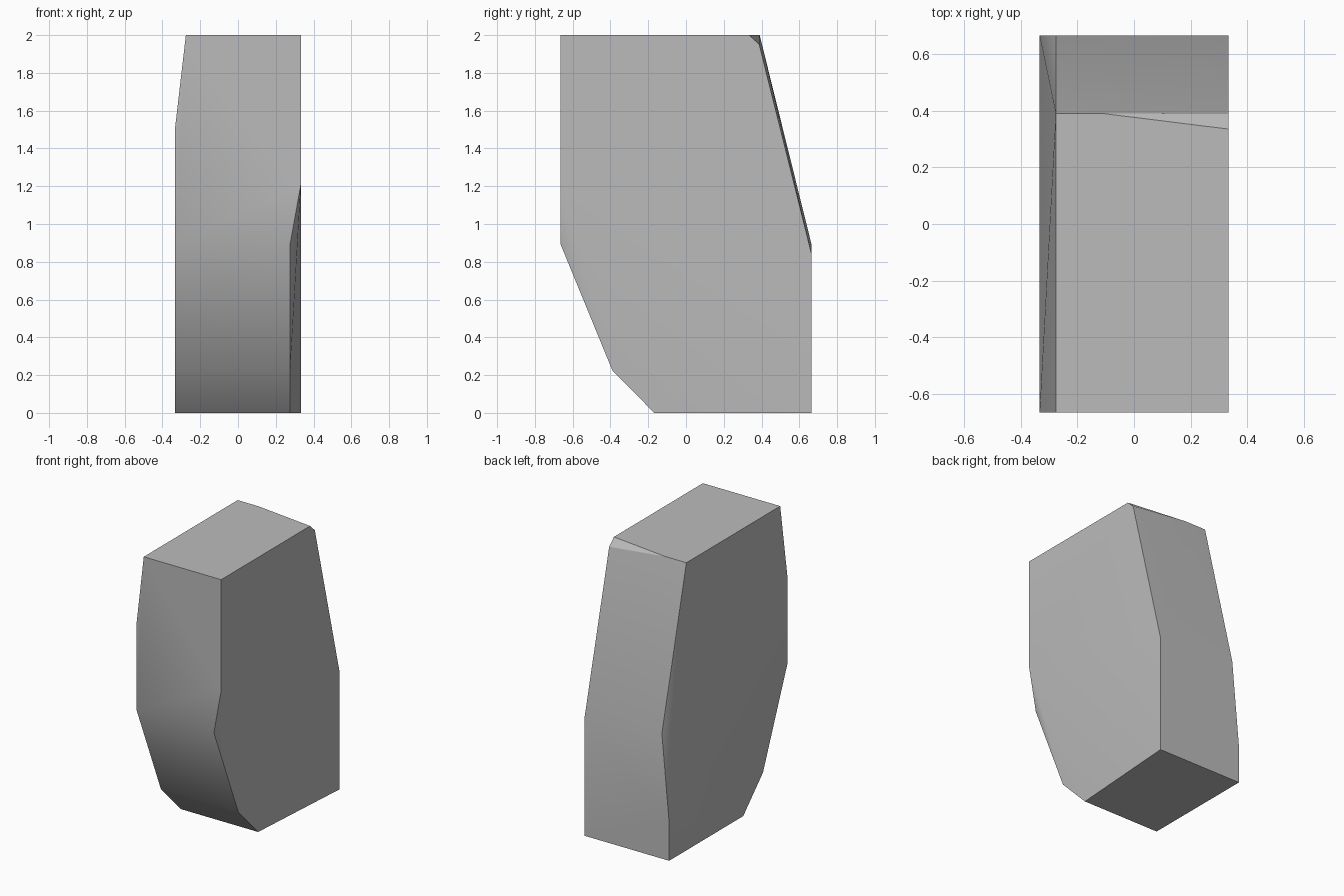
import bpy
import bmesh
import math

cube = bpy.data.objects.get("Cube")
if cube:
    bpy.data.objects.remove(cube, do_unlink=True)

# Main dimensions
SIDE = 0.333      # outer plane of each flank
INSET = 0.276     # plane of the tapered edges
FRONT, BACK = -0.665, 0.665
TOP = 2.0

# Flank outlines as (y, z): the flat part and the edge that tapers inward
left_flat = [(FRONT, TOP), (0.335, TOP), (0.388, 1.95),
             (BACK, 0.84), (BACK, 0), (FRONT, 1.21)]
left_taper = [(FRONT, 0.895), (-0.39, 0.225), (-0.168, 0)]
right_flat = [(FRONT, 1.51), (FRONT, 0.895), (-0.39, 0.225),
              (-0.168, 0), (BACK, 0), (BACK, 0.27)]
right_taper = [(FRONT, TOP), (0.39, TOP), (BACK, 0.89)]

# Skin the two flanks into one faceted block
bm = bmesh.new()
for x, outline in ((SIDE, left_flat), (INSET, left_taper),
                   (-SIDE, right_flat), (-INSET, right_taper)):
    for y, z in outline:
        bm.verts.new((x, y, z))
bm.verts.new((-0.11, 0.39, TOP))   # start of the small rear top chamfer
bmesh.ops.convex_hull(bm, input=bm.verts[:])
bmesh.ops.dissolve_limit(bm, angle_limit=math.radians(0.3),
                         verts=bm.verts[:], edges=bm.edges[:])
bmesh.ops.recalc_face_normals(bm, faces=bm.faces[:])
mesh = bpy.data.meshes.new("faceted_block")
bm.to_mesh(mesh)
bm.free()

block = bpy.data.objects.new("faceted_block", mesh)
bpy.context.collection.objects.link(block)

# Plain grey surface
grey = bpy.data.materials.new("plain_grey")
grey.use_nodes = True
color = (0.5, 0.5, 0.5, 1)
grey.diffuse_color = color
grey.node_tree.nodes["Principled BSDF"].inputs["Base Color"].default_value = color
mesh.materials.append(grey)

# Soft shading across the shallow folds, crisp at the corners
bpy.ops.object.select_all(action="DESELECT")
block.select_set(True)
bpy.context.view_layer.objects.active = block
bpy.ops.object.shade_smooth_by_angle(angle=math.radians(30))
